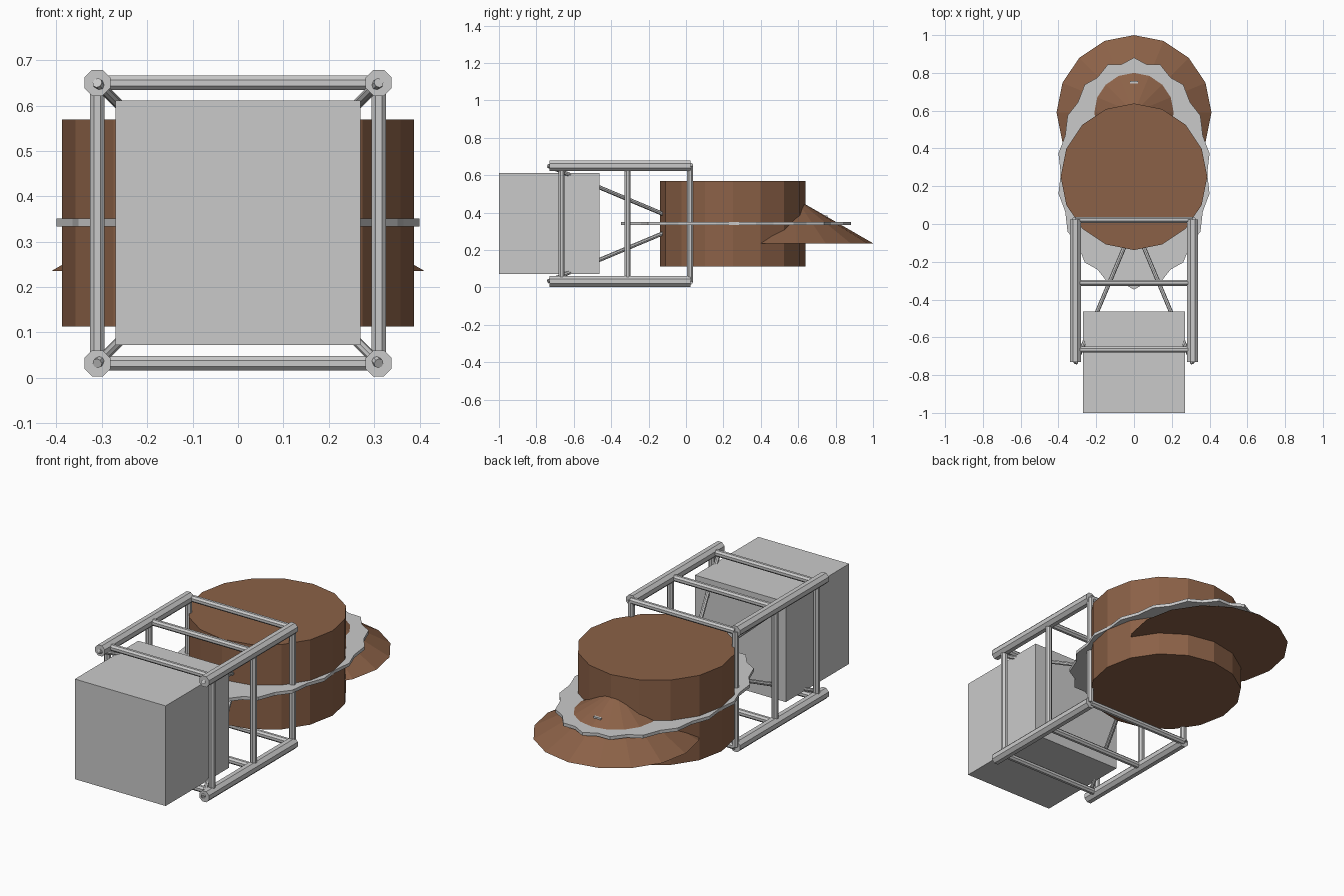
import bpy, bmesh, math
from mathutils import Vector, Matrix

if "Cube" in bpy.data.objects:
    bpy.data.objects.remove(bpy.data.objects["Cube"])


def material(name, rgb):
    m = bpy.data.materials.new(name)
    m.diffuse_color = (*rgb, 1)
    m.use_nodes = True
    m.node_tree.nodes["Principled BSDF"].inputs["Base Color"].default_value = m.diffuse_color
    return m


GREY = material("light grey metal", (0.59, 0.59, 0.59))
BROWN = material("copper brown", (0.26, 0.12, 0.063))


def finish(name, bm, mat):
    bmesh.ops.recalc_face_normals(bm, faces=bm.faces[:])
    me = bpy.data.meshes.new(name)
    bm.to_mesh(me)
    bm.free()
    ob = bpy.data.objects.new(name, me)
    me.materials.append(mat)
    bpy.context.collection.objects.link(ob)
    return ob


def box(name, lo, hi, mat):
    lo, hi = Vector(lo), Vector(hi)
    bm = bmesh.new()
    bmesh.ops.create_cube(bm, size=1, matrix=Matrix.Translation((lo + hi) / 2)
                          @ Matrix.Diagonal((*(hi - lo), 1)))
    return finish(name, bm, mat)


def rod(name, a, b, r, mat, sides=8, r2=None, turn=0):
    """Prism or cone running from a to b."""
    a, b = Vector(a), Vector(b)
    d = b - a
    mtx = (Matrix.Translation((a + b) / 2) @ d.to_track_quat('Z', 'Y').to_matrix().to_4x4()
           @ Matrix.Rotation(turn, 4, 'Z'))
    bm = bmesh.new()
    bmesh.ops.create_cone(bm, cap_ends=True, segments=sides, radius1=r,
                          radius2=r if r2 is None else r2, depth=d.length, matrix=mtx)
    return finish(name, bm, mat)


def toothed_disc(name, cy, rx, ry, z0, z1, count, dip, mat):
    """Thin oval plate whose rim alternates between two radii."""
    bm = bmesh.new()
    ring = []
    for i in range(count):
        t = 2 * math.pi * i / count
        k = 1 if i % 2 else dip
        ring.append(bm.verts.new((rx * k * math.cos(t), cy + ry * k * math.sin(t), z0)))
    face = bm.faces.new(ring)
    ext = bmesh.ops.extrude_face_region(bm, geom=[face], use_keep_orig=True)
    for v in ext['geom']:
        if isinstance(v, bmesh.types.BMVert):
            v.co.z = z1
    return finish(name, bm, mat)


# Front block
box("front_block", (-0.27, -1.0, 0.073), (0.27, -0.462, 0.611), GREY)

# Drum, shallow cone behind it, and the plate that cuts through both
rod("drum", (0, 0.25, 0.113), (0, 0.25, 0.569), 0.388, BROWN, 16)
rod("rear_cone", (0, 0.59, 0.236), (0, 0.59, 0.472), 0.41, BROWN, 16, 0)
toothed_disc("oval_plate", 0.267, 0.406, 0.614, 0.334, 0.351, 36, 0.955, GREY)
box("cone_peg", (-0.022, 0.744, 0.34), (0.022, 0.756, 0.384), GREY)

# Open frame: four long rails, cross bars and uprights
X, LOW, HIGH = 0.31, 0.032, 0.65
BAR_Y = (-0.665, -0.312, 0.022)
OCT = math.pi / 8
for z, level in ((LOW, "lower"), (HIGH, "upper")):
    for s, side in ((-1, "left"), (1, "right")):
        rod(f"{level}_{side}_rail", (s * X, -0.73, z), (s * X, 0.025, z), 0.031, GREY, turn=OCT)
        # Brace running from the rail tip back to the middle of the drum
        rod(f"{level}_{side}_brace", (s * X, -0.738, z), (0, 0, 0.341), 0.011, GREY)
    for i, y in enumerate(BAR_Y):
        rod(f"{level}_cross_bar_{i}", (-X, y, z), (X, y, z), 0.0175, GREY, turn=OCT)
for s, side in ((-1, "left"), (1, "right")):
    for i, y in enumerate(BAR_Y):
        rod(f"{side}_upright_{i}", (s * X, y, LOW), (s * X, y, HIGH), 0.0175, GREY, turn=OCT)
